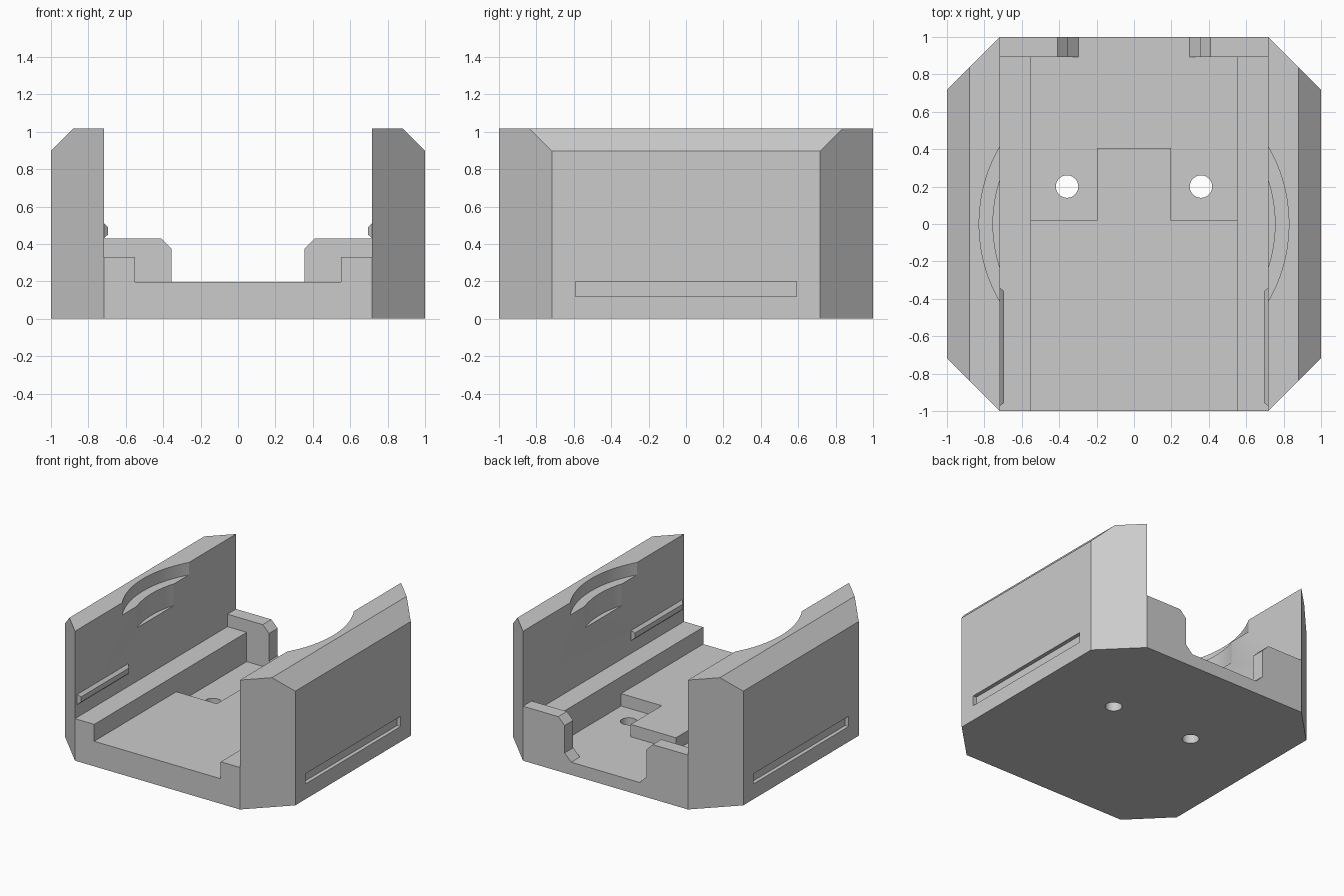
import bpy, bmesh, math
from mathutils import Vector

if "Cube" in bpy.data.objects:
    bpy.data.objects.remove(bpy.data.objects["Cube"])

TOP = 1.017


def prism(name, pts, axis, lo, hi):
    """Extrude a 2D profile along an axis: 'x' uses (y,z), 'y' uses (x,z), 'z' uses (x,y)."""
    def place(a, b, t):
        return {'x': (t, a, b), 'y': (a, t, b), 'z': (a, b, t)}[axis]
    bm = bmesh.new()
    face = bm.faces.new([bm.verts.new(place(a, b, lo)) for a, b in pts])
    ext = bmesh.ops.extrude_face_region(bm, geom=[face])
    verts = [v for v in ext['geom'] if isinstance(v, bmesh.types.BMVert)]
    bmesh.ops.translate(bm, verts=verts, vec=Vector(place(0, 0, hi - lo)))
    bmesh.ops.recalc_face_normals(bm, faces=bm.faces)
    me = bpy.data.meshes.new(name)
    bm.to_mesh(me)
    bm.free()
    ob = bpy.data.objects.new(name, me)
    bpy.context.collection.objects.link(ob)
    return ob


def cut(target, cutter):
    """Subtract the cutter and remove it."""
    mod = target.modifiers.new("cut", 'BOOLEAN')
    mod.operation, mod.solver, mod.object = 'DIFFERENCE', 'EXACT', cutter
    bpy.context.view_layer.objects.active = target
    bpy.ops.object.modifier_apply(modifier=mod.name)
    bpy.data.objects.remove(cutter)


def circle(cx, cy, r, n):
    return [(cx + r * math.cos(2 * math.pi * i / n), cy + r * math.sin(2 * math.pi * i / n))
            for i in range(n)]


def symmetric(half):
    """Complete a right-hand profile (bottom to top) with its left mirror."""
    return half + [(-x, z) for x, z in reversed(half)]


def box(x0, x1, y0, y1):
    return [(x0, y0), (x1, y0), (x1, y1), (x0, y1)]


# Block with cut-off corners
c = 0.717
body = prism("cradle_body", [(c, -1), (1, -c), (1, c), (c, 1), (-c, 1), (-1, c), (-1, -c), (-c, -1)],
             'z', 0, TOP)

# Stepped channel from the front up to the rear stops
cut(body, prism("channel", symmetric([(0.55, 0.197), (0.55, 0.33), (c, 0.33), (c, 1.3)]),
                'y', -1.2, 0.893))
# U-shaped recess in the floor
cut(body, prism("recess", [(-0.55, 0.02), (-0.197, 0.02), (-0.197, 0.405), (0.197, 0.405),
                           (0.197, 0.02), (0.55, 0.02), (0.55, 0.893), (-0.55, 0.893)],
                'z', 0.10, 0.26))
# Rear opening, leaving the two chamfered stops
cut(body, prism("rear_opening", symmetric([(0.297, 0.10), (0.355, 0.158), (0.355, 0.373),
                                           (0.41, 0.428), (c, 0.428), (c, 1.3)]), 'y', 0.86, 1.2))

# Round finger reliefs in the walls
cut(body, prism("upper_relief", circle(0, 0, 0.828, 128), 'z', 0.92, 1.3))
cut(body, prism("lower_relief", circle(0, 0, 0.754, 128), 'z', 0.75, 1.25))

for s in (-1, 1):
    # Chamfered outer top edge, side slot and screw hole
    cut(body, prism("edge_chamfer", [(s * 0.78, TOP + 0.1), (s * 1.1, 0.797), (s * 1.1, TOP + 0.1)],
                    'y', -1.2, 1.2))
    cut(body, prism("slot", box(-0.59, 0.59, 0.12, 0.20), 'x', *sorted((s * 0.97, s * 1.1))))
    cut(body, prism("screw_hole", circle(s * 0.358, 0.2, 0.06, 48), 'z', -0.1, 0.3))

    # Tapered retaining ridge on the inner wall
    ridge = prism("right_ridge" if s > 0 else "left_ridge",
                  box(-0.975, -0.34, 0.43, 0.51), 'x', s * c, s * (c - 0.022))
    for v in ridge.data.vertices:
        if abs(v.co.x) < c - 0.01:
            v.co.y += 0.02 if v.co.y < -0.6 else -0.02
            v.co.z += 0.02 if v.co.z < 0.47 else -0.02

# Smooth only the round walls
bpy.ops.object.select_all(action='DESELECT')
body.select_set(True)
bpy.context.view_layer.objects.active = body
bpy.ops.object.shade_smooth_by_angle(angle=math.radians(20))
